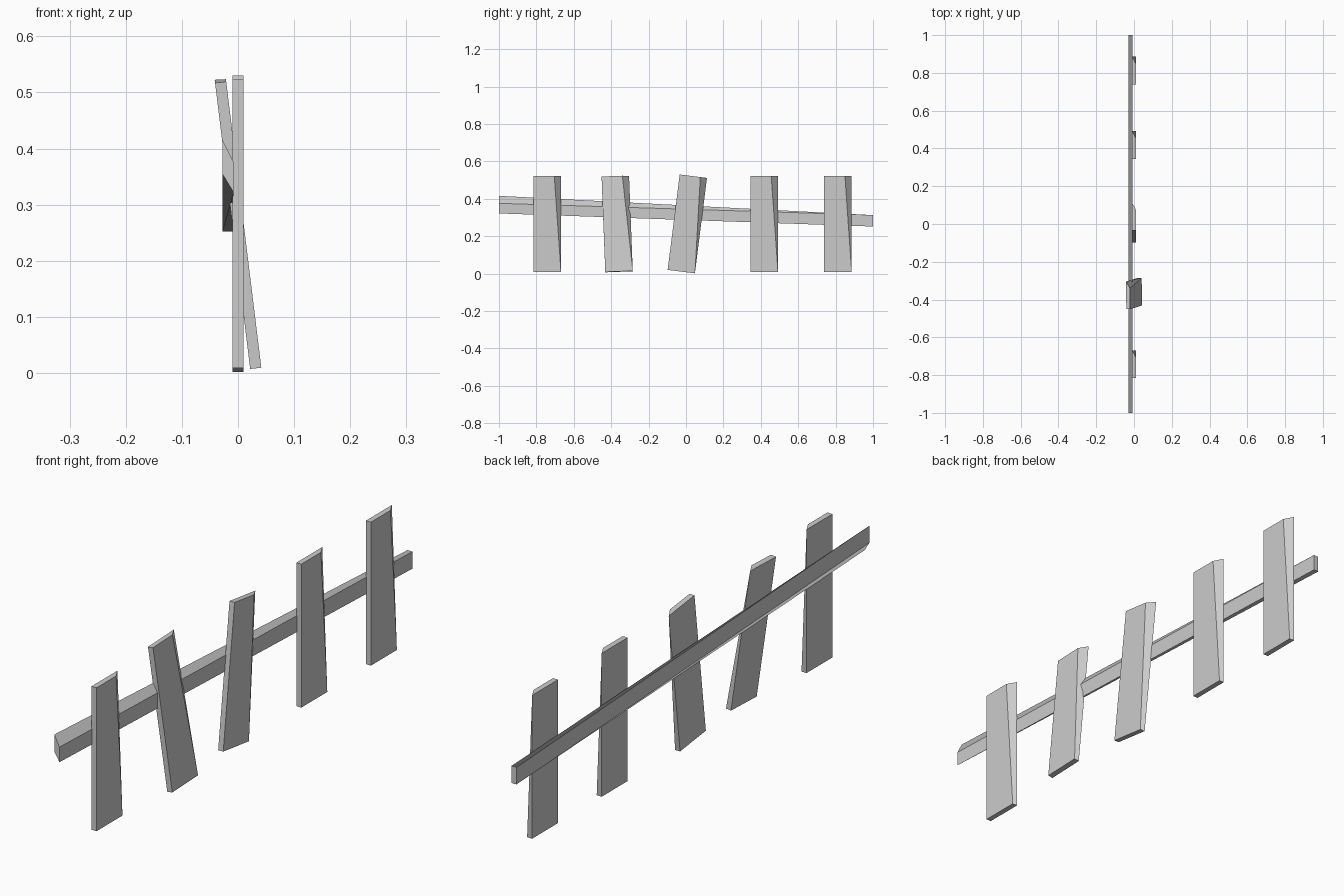
import bpy
from math import radians

if "Cube" in bpy.data.objects:
    bpy.data.objects.remove(bpy.data.objects["Cube"])


def prism(name, end_a, end_b, location=(0, 0, 0), rotation=(0, 0, 0)):
    """Solid joining two four-sided end sections."""
    faces = [(3, 2, 1, 0), (4, 5, 6, 7)]
    faces += [(i, (i + 1) % 4, (i + 1) % 4 + 4, i + 4) for i in range(4)]
    mesh = bpy.data.meshes.new(name)
    mesh.from_pydata(end_a + end_b, [], faces)
    mesh.update()
    obj = bpy.data.objects.new(name, mesh)
    bpy.context.collection.objects.link(obj)
    obj.location = location
    obj.rotation_euler = [radians(a) for a in rotation]
    return obj


# Pickets: boards whose front right edge is shaved away towards the top
W, H, T, CUT = 0.0735, 0.257, 0.01, 0.036


def picket(index, y, tilt_x=0, tilt_y=0):
    bottom = [(-T, -W, -H), (T, -W, -H), (T, W, -H), (-T, W, -H)]
    top = [(-T, -W, H), (T, -W, H), (T, W - CUT, H), (-T, W, H)]
    prism(f"picket_{index}", bottom, top, (0, y, 0.266), (tilt_x, tilt_y, 0))


pickets = [(-0.742, 0, 0), (-0.368, 2.2, -7), (0.007, -7.2, 0),
           (0.418, 0, 0), (0.812, 0, 0)]
for i, (y, tx, ty) in enumerate(pickets, 1):
    picket(i, y, tx, ty)

# Rail: sloping board behind the pickets, skewed at its left end
B, F = -0.028, -0.008
left_end = [(B, -1, 0.355), (B, -1, 0.416), (F, -1, 0.376), (F, -1, 0.322)]
right_end = [(B, 1, 0.252), (B, 1, 0.313), (F, 1, 0.313), (F, 1, 0.252)]
rail = prism("rail", left_end, right_end)
rail.data.flip_normals()
